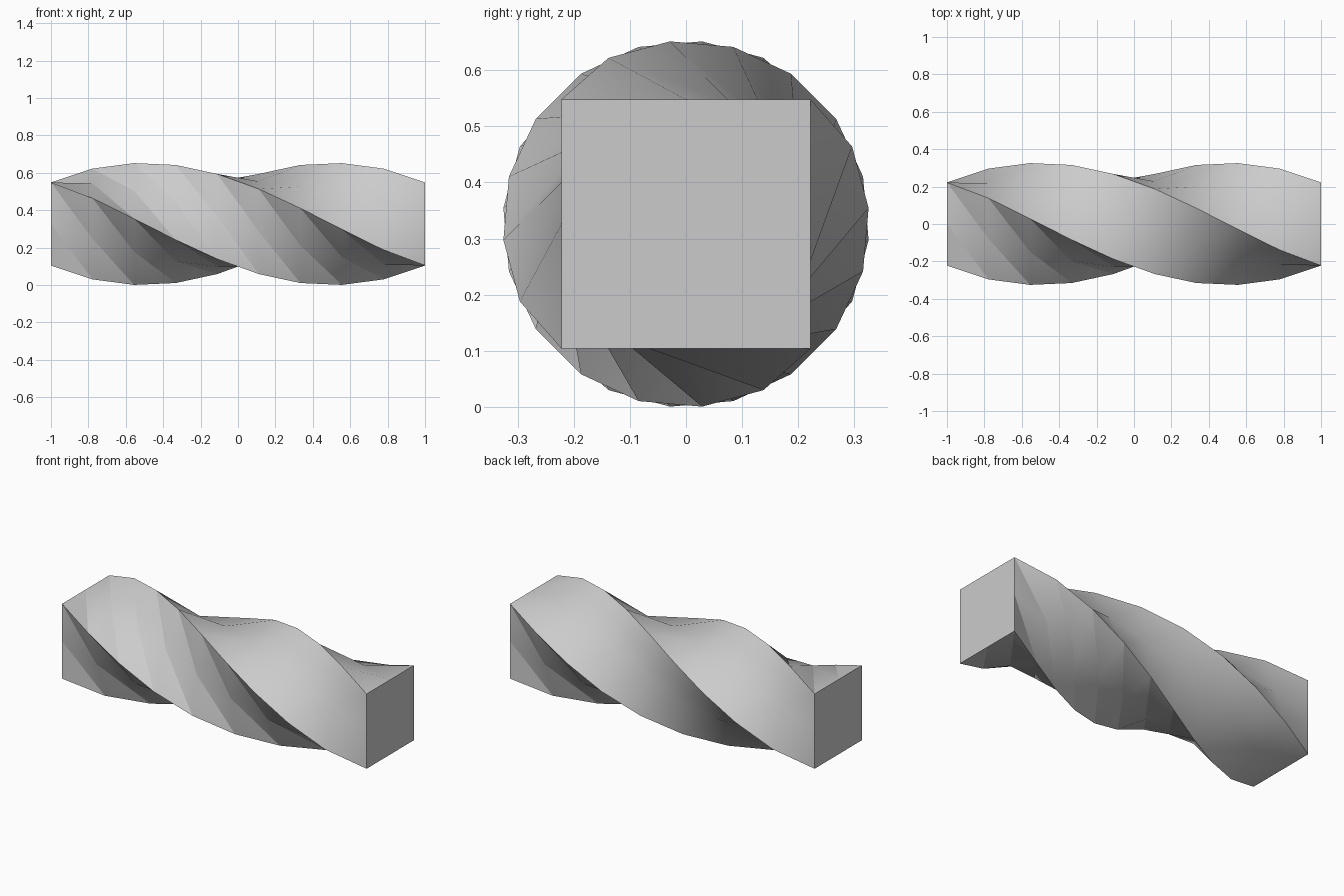
import bpy
import bmesh
from math import radians, sin, cos, pi

cube = bpy.data.objects.get("Cube")
if cube:
    bpy.data.objects.remove(cube, do_unlink=True)

SEGMENTS = 9          # lengthwise sections
TWIST = pi            # half a turn from end to end
HALF = 0.231          # half side of the square section
END_HALF = 0.222      # slightly narrower at the ends
CENTRE_Z = 0.326

grey = bpy.data.materials.new("plain_grey")
grey.use_nodes = True
colour = (0.6, 0.6, 0.6, 1)
grey.diffuse_color = colour
grey.node_tree.nodes["Principled BSDF"].inputs["Base Color"].default_value = colour

# Square outline with a midpoint on every side, anticlockwise from the top back corner
outline = [(1, 1), (0, 1), (-1, 1), (-1, 0), (-1, -1), (0, -1), (1, -1), (1, 0)]

bm = bmesh.new()
rings = []
for i in range(SEGMENTS + 1):
    t = i / SEGMENTS
    angle = TWIST * t
    half = END_HALF if i in (0, SEGMENTS) else HALF
    rings.append([
        bm.verts.new((2 * t - 1,
                      half * (y * cos(angle) - z * sin(angle)),
                      CENTRE_Z + half * (y * sin(angle) + z * cos(angle))))
        for y, z in outline])

# Twisted sides: two bands fold inward along the diagonals, two fold outward
count = len(outline)
for a, b in zip(rings, rings[1:]):
    for j in range(count):
        k = (j + 1) % count
        if j < count // 2:
            bm.faces.new((a[j], a[k], b[k]))
            bm.faces.new((a[j], b[k], b[j]))
        else:
            bm.faces.new((a[j], a[k], b[j]))
            bm.faces.new((a[k], b[k], b[j]))

# Flat end caps
bm.faces.new(rings[0])
bm.faces.new(rings[-1])
bmesh.ops.recalc_face_normals(bm, faces=bm.faces)

mesh = bpy.data.meshes.new("twisted_bar")
bm.to_mesh(mesh)
bm.free()
mesh.materials.append(grey)
bar = bpy.data.objects.new("twisted_bar", mesh)
bpy.context.collection.objects.link(bar)

# Smooth the gentle folds, keep the corners and deep folds sharp
for other in bpy.context.selected_objects:
    other.select_set(False)
bar.select_set(True)
bpy.context.view_layer.objects.active = bar
bpy.ops.object.shade_smooth_by_angle(angle=radians(30))
